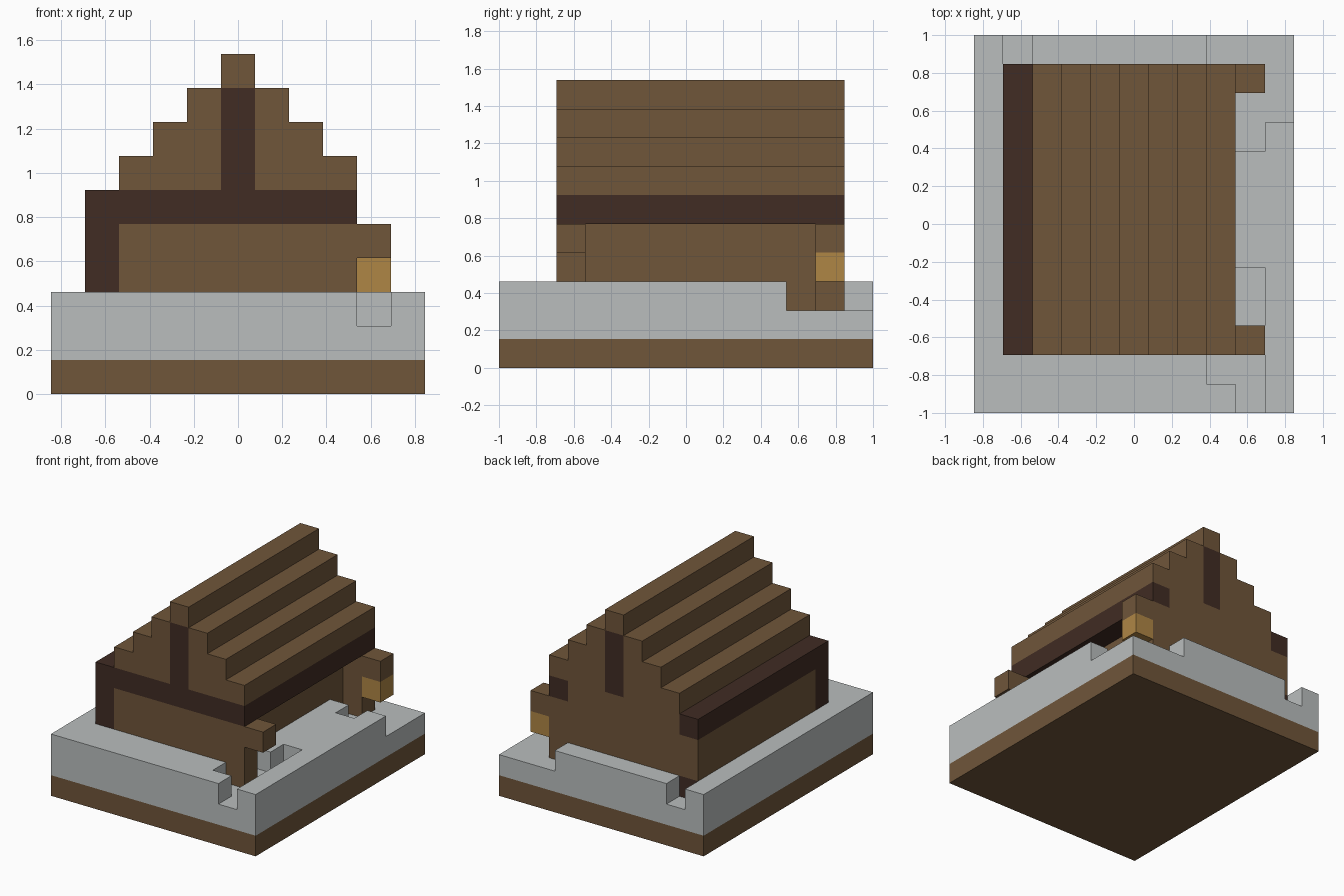
import bpy, bmesh
from mathutils import Vector

cube = bpy.data.objects.get("Cube")
if cube:
    bpy.data.objects.remove(cube, do_unlink=True)

NX, NY = 11, 13
UNIT = 2 / NY  # edge of one block


def material(name, rgb):
    m = bpy.data.materials.new(name)
    m.use_nodes = True
    m.diffuse_color = (*rgb, 1)
    m.node_tree.nodes["Principled BSDF"].inputs["Base Color"].default_value = (*rgb, 1)
    return m


brown = material("brown_wood", (0.16, 0.092, 0.042))
dark = material("dark_wood", (0.052, 0.025, 0.017))
white = material("pale_snow", (0.49, 0.515, 0.515))
gold = material("golden_light", (0.43, 0.24, 0.06))


def box(i, j, k):
    """Set of block cells; each argument is an inclusive (first, last) pair."""
    span = [range(a, b + 1) for a, b in (i, j, k)]
    return {(x, y, z) for x in span[0] for y in span[1] for z in span[2]}


def build(name, cells, mat):
    """Skin a set of block cells with only the exposed faces."""
    bm = bmesh.new()
    for cell in cells:
        for axis in range(3):
            for side in (0, 1):
                step = [0, 0, 0]
                step[axis] = 2 * side - 1
                if tuple(c + s for c, s in zip(cell, step)) in cells:
                    continue
                u, v = (axis + 1) % 3, (axis + 2) % 3
                corners = []
                for a, b in ((0, 0), (1, 0), (1, 1), (0, 1)):
                    p = Vector(cell)
                    p[axis] += side
                    p[u] += a
                    p[v] += b
                    corners.append(bm.verts.new((p - Vector((NX / 2, NY / 2, 0))) * UNIT))
                bm.faces.new(corners if side else corners[::-1])
    bmesh.ops.remove_doubles(bm, verts=bm.verts, dist=UNIT / 100)
    bmesh.ops.dissolve_limit(bm, angle_limit=0.01, verts=bm.verts, edges=bm.edges)
    me = bpy.data.meshes.new(name)
    bm.to_mesh(me)
    bm.free()
    me.materials.append(mat)
    ob = bpy.data.objects.new(name, me)
    bpy.context.collection.objects.link(ob)
    return ob


FRONT, BACK = 2, 11
depth = (FRONT, BACK)

# Dark timbers: front post and beam, side eaves, gable posts, rear footing
timbers = box((1, 1), (FRONT, FRONT), (2, 5)) | box((1, 8), (FRONT, FRONT), (5, 5))
for i in (1, 8):
    timbers |= box((i, i), depth, (5, 5))
for j in depth:
    timbers |= box((5, 5), (j, j), (6, 8))
timbers |= {(1, BACK, 2)}

# Walls, with the right side set back between its two corners
walls = box((1, 7), depth, (2, 4)) | box((2, 7), depth, (5, 5))
for j in depth:
    walls |= box((8, 8), (j, j), (2, 4))
footprint = {(x, y) for x, y, z in walls if z == 2}
walls -= timbers

# Stepped gable roof
roof = set()
for n in range(4):
    roof |= box((2 + n, 8 - n), depth, (6 + n, 6 + n))
roof -= timbers

# Trodden hollows in the top snow layer
hollows = (box((9, 9), (0, 4), (2, 2)) | box((9, 9), (9, 12), (2, 2))
           | box((10, 10), (10, 12), (2, 2))
           | {(8, 1, 2), (8, 3, 2), (8, 10, 2), (8, 12, 2), (1, 12, 2)})
snow = box((0, NX - 1), (0, NY - 1), (1, 2)) - hollows
snow -= {(x, y, 2) for x, y in footprint}

build("ground", box((0, NX - 1), (0, NY - 1), (0, 0)), brown)
build("snow", snow, white)
build("walls", walls, brown)
build("timbers", timbers, dark)
build("roof", roof, brown)
build("front_bracket", {(9, FRONT, 4)}, brown)
build("rear_bracket", {(9, BACK, 4)}, brown)
build("lantern", {(9, BACK, 3)}, gold)
